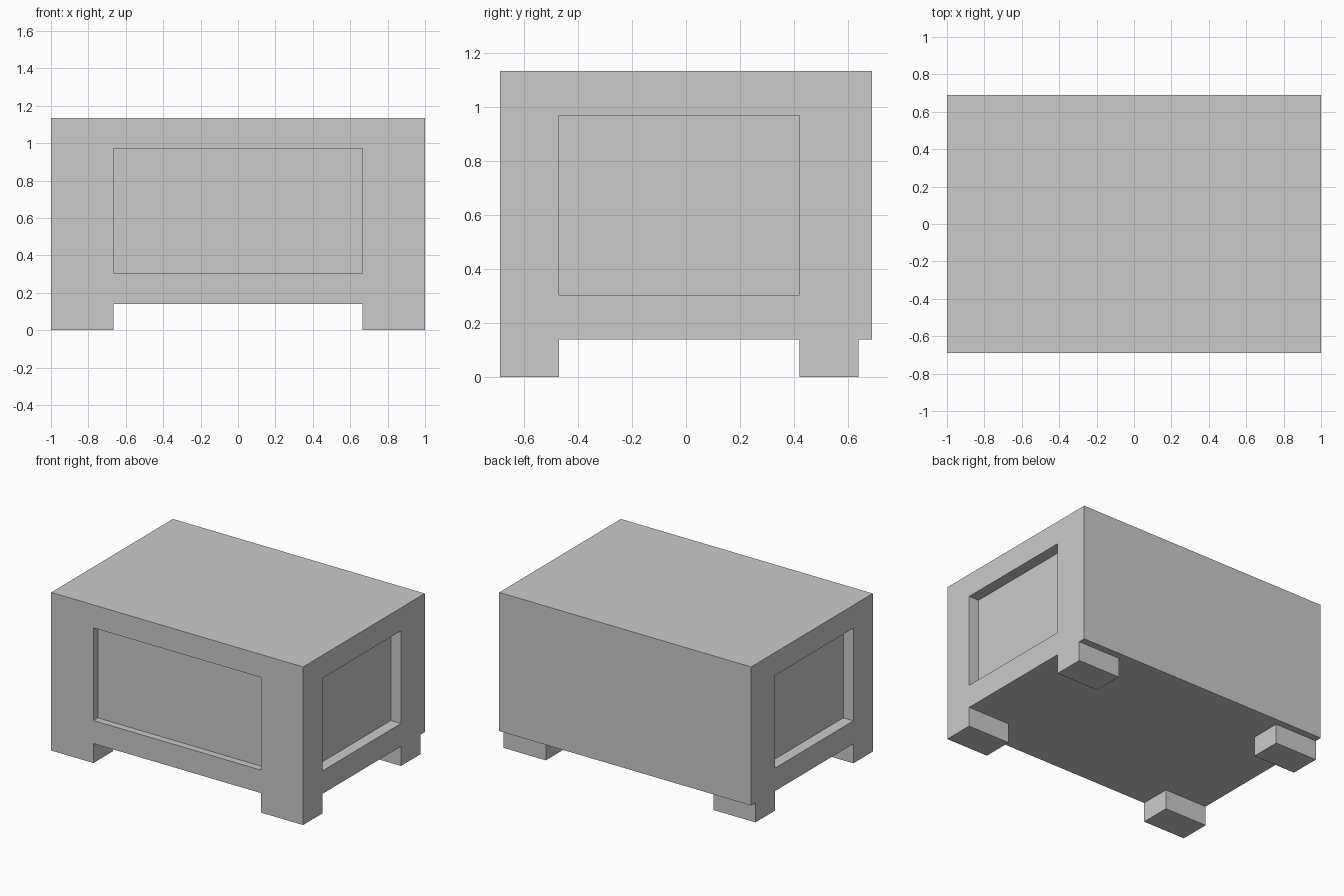
import bpy
import bmesh
from mathutils import Matrix, Vector

if "Cube" in bpy.data.objects:
    bpy.data.objects.remove(bpy.data.objects["Cube"])

HALF_X, HALF_Y = 1.0, 0.69
BOTTOM, TOP = 0.14, 1.135
LEG_X = 0.665                             # inner side of the legs
FRONT_Y, BACK_Y, LEG_END = -0.47, 0.42, 0.64
PANEL_LOW, PANEL_HIGH = 0.305, 0.97

bm = bmesh.new()

# Cabinet body
size = Matrix.Diagonal((2 * HALF_X, 2 * HALF_Y, TOP - BOTTOM, 1))
bmesh.ops.create_cube(
    bm, size=1, matrix=Matrix.Translation((0, 0, (TOP + BOTTOM) / 2)) @ size)


def loop_cut(axis, position):
    co, no = Vector(), Vector()
    co[axis], no[axis] = position, 1
    bmesh.ops.bisect_plane(bm, geom=bm.verts[:] + bm.edges[:] + bm.faces[:],
                           plane_co=co, plane_no=no)


for axis, cuts in enumerate(((-LEG_X, LEG_X),
                             (FRONT_Y, BACK_Y, LEG_END),
                             (PANEL_LOW, PANEL_HIGH))):
    for position in cuts:
        loop_cut(axis, position)


def push(test, offset):
    """Extrude every face whose centre passes the test."""
    faces = [f for f in bm.faces if test(f.calc_center_median())]
    new = bmesh.ops.extrude_discrete_faces(bm, faces=faces)["faces"]
    bmesh.ops.translate(bm, vec=offset, verts=list({v for f in new for v in f.verts}))


def in_panel_height(c):
    return PANEL_LOW < c.z < PANEL_HIGH


# Recessed front panel
push(lambda c: c.y < -HALF_Y + 0.001 and abs(c.x) < LEG_X and in_panel_height(c),
     (0, 0.05, 0))

# Recessed side panels
for side in (-1, 1):
    push(lambda c: c.x * side > HALF_X - 0.001 and FRONT_Y < c.y < BACK_Y
         and in_panel_height(c), (-0.08 * side, 0, 0))

# Four short legs, the rear pair set in from the back
push(lambda c: c.z < BOTTOM + 0.001 and abs(c.x) > LEG_X
     and (c.y < FRONT_Y or BACK_Y < c.y < LEG_END), (0, 0, -BOTTOM))

bmesh.ops.recalc_face_normals(bm, faces=bm.faces)
mesh = bpy.data.meshes.new("cabinet")
bm.to_mesh(mesh)
bm.free()
bpy.context.collection.objects.link(bpy.data.objects.new("cabinet", mesh))
